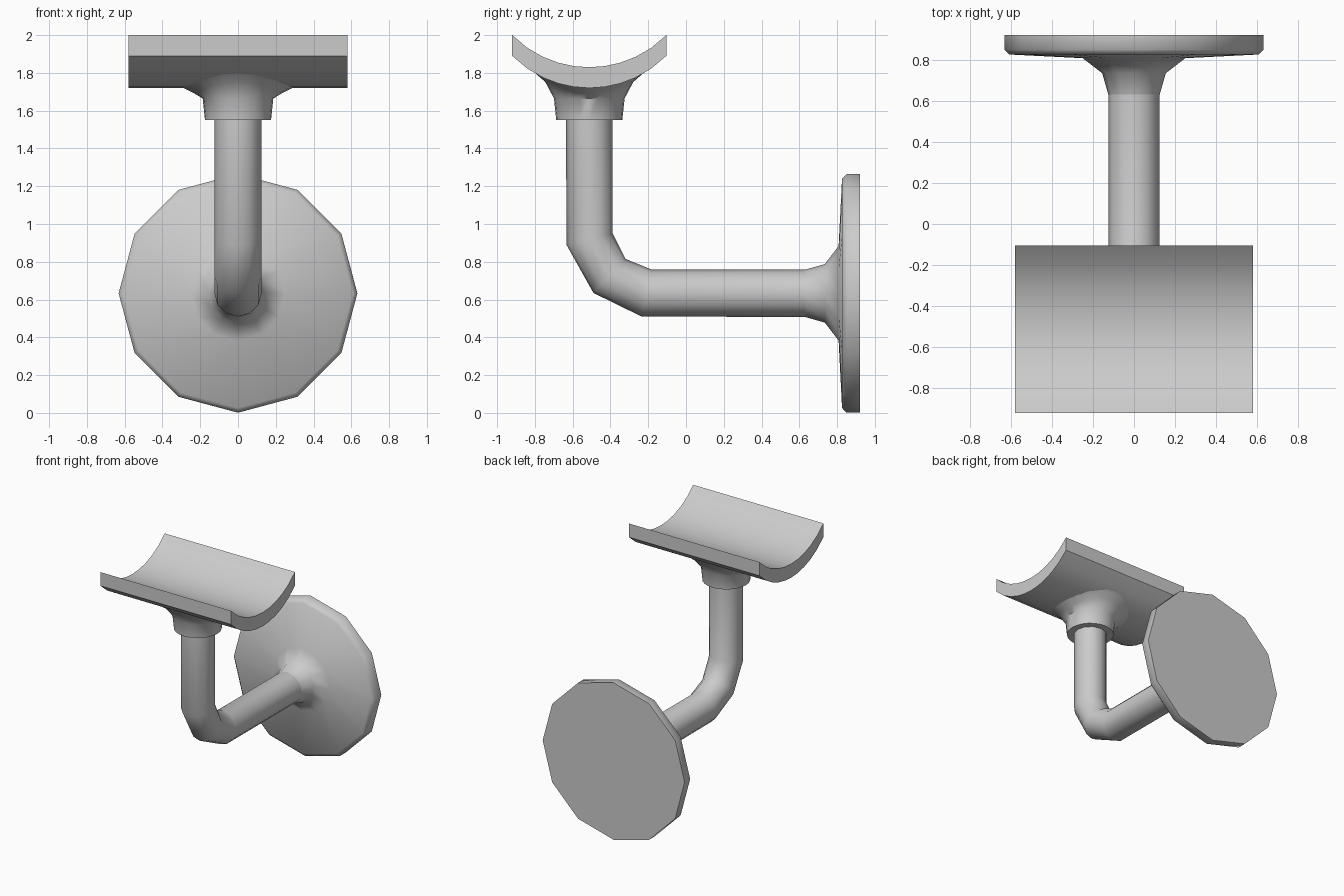
import bpy, bmesh
from math import sin, cos, pi, sqrt, radians
from mathutils import Vector

if "Cube" in bpy.data.objects:
    bpy.data.objects.remove(bpy.data.objects["Cube"])

SEG = 12


def loft(name, rings, smooth):
    """Skin a list of equal-length point rings and cap both ends."""
    bm = bmesh.new()
    loops = [[bm.verts.new(p) for p in ring] for ring in rings]
    n = len(loops[0])
    for a, b in zip(loops, loops[1:]):
        for i in range(n):
            j = (i + 1) % n
            bm.faces.new((a[i], a[j], b[j], b[i]))
    bm.faces.new(loops[0])
    bm.faces.new(loops[-1])
    bmesh.ops.recalc_face_normals(bm, faces=bm.faces)
    me = bpy.data.meshes.new(name)
    bm.to_mesh(me)
    bm.free()
    ob = bpy.data.objects.new(name, me)
    bpy.context.collection.objects.link(ob)
    bpy.ops.object.select_all(action='DESELECT')
    ob.select_set(True)
    bpy.context.view_layer.objects.active = ob
    bpy.ops.object.shade_smooth_by_angle(angle=radians(smooth))
    return ob


def ring(outer, inner, rx):
    """Ring spanning two opposite (y, z) points, half-width rx along x."""
    o, i = Vector((0, *outer)), Vector((0, *inner))
    mid, half = (o + i) / 2, (o - i) / 2
    return [mid + half * cos(2 * pi * k / SEG) + Vector((rx * sin(2 * pi * k / SEG), 0, 0))
            for k in range(SEG)]


# Wall plate with flared neck, turned about the y axis
CZ = 0.633
profile = [(0.632, 0.92), (0.632, 0.85), (0.607, 0.826), (0.25, 0.808),
           (0.155, 0.735), (0.125, 0.63)]
loft("wall_plate", [ring((y, CZ - r), (y, CZ + r), r) for r, y in profile], 50)

# Bent arm from the wall plate up to the saddle
R = 0.125
loft("bent_arm", [
    ring((0.64, CZ - R), (0.64, CZ + R), R),
    ring((-0.235, 0.51), (-0.18, 0.758), R),
    ring((-0.49, 0.635), (-0.32, 0.815), R),
    ring((-0.633, 0.89), (-0.388, 0.95), R),
    ring((-0.635, 1.60), (-0.388, 1.60), R),
], 50)

# Curved handrail saddle
CY, HALF, SAG = -0.512, 0.408, 0.17
ARC = (HALF ** 2 + SAG ** 2) / (2 * SAG)


def arc_z(dy):
    return ARC - sqrt(ARC ** 2 - dy ** 2)


STEPS = 10
dys = [-HALF + 2 * HALF * i / STEPS for i in range(STEPS + 1)]
section = [(CY + d, 1.83 + arc_z(d)) for d in dys]
section += [(CY + d, 1.72 + arc_z(d)) for d in reversed(dys)]
loft("saddle", [[(x, y, z) for y, z in section] for x in (-0.58, 0.58)], 30)

# Collar flaring into the underside of the saddle
def collar_ring(r, height):
    pts = []
    for k in range(SEG * 2):
        a = pi * k / SEG
        dy = r * sin(a)
        pts.append((r * cos(a), CY + dy, height(dy, sin(a))))
    return pts


loft("collar", [
    collar_ring(0.175, lambda d, s: 1.55),
    collar_ring(0.187, lambda d, s: 1.665),
    collar_ring(0.233, lambda d, s: 1.692 + 0.06 * s * s),
    collar_ring(0.30, lambda d, s: 1.726 + arc_z(d)),
], 50)
